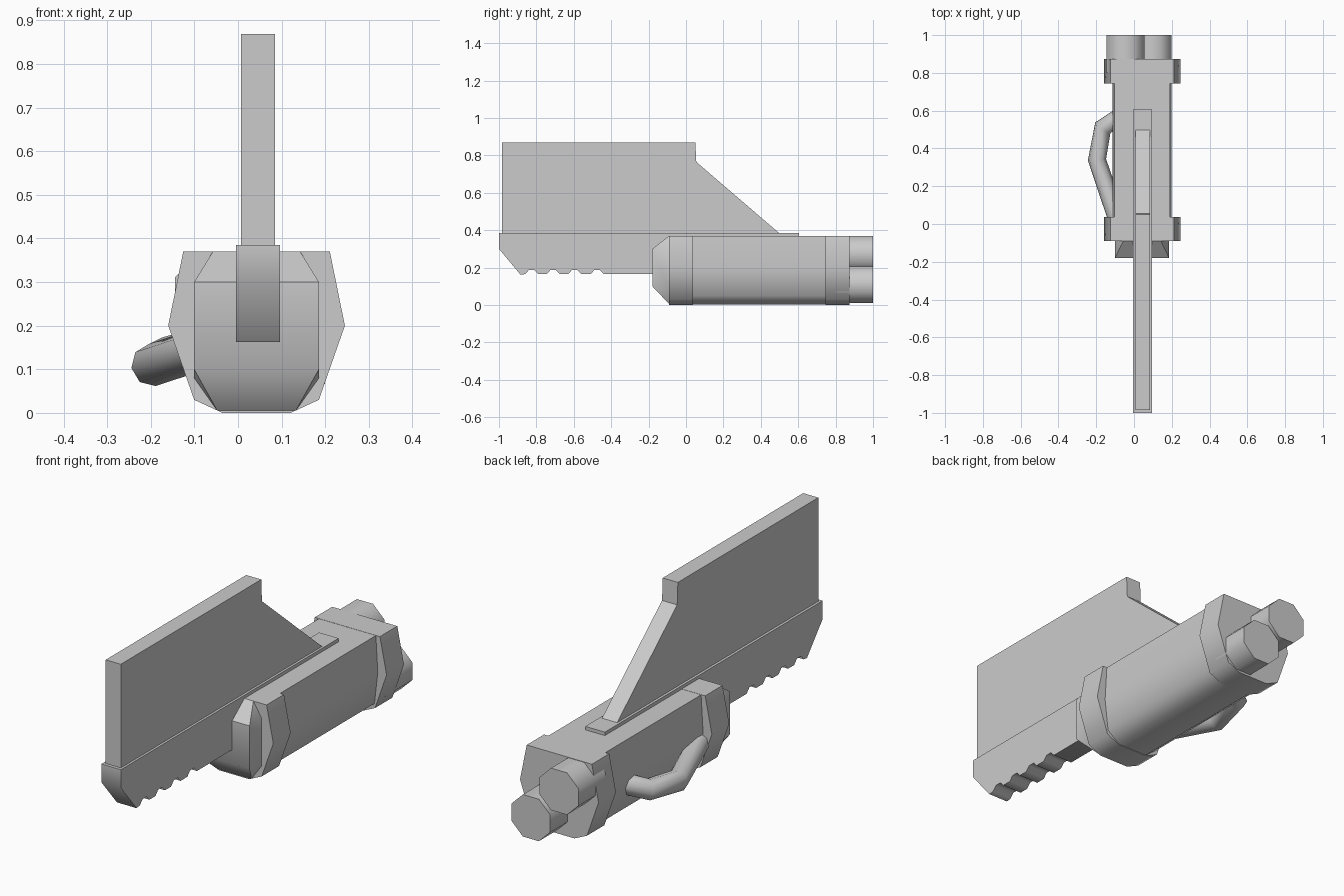
import bpy, bmesh, math

if "Cube" in bpy.data.objects:
    bpy.data.objects.remove(bpy.data.objects["Cube"])


def finish(name, bm, angle=50):
    bmesh.ops.recalc_face_normals(bm, faces=bm.faces)
    mesh = bpy.data.meshes.new(name)
    bm.to_mesh(mesh)
    bm.free()
    ob = bpy.data.objects.new(name, mesh)
    bpy.context.collection.objects.link(ob)
    smooth(ob, angle)
    return ob


def smooth(ob, angle=50):
    bpy.ops.object.select_all(action='DESELECT')
    ob.select_set(True)
    bpy.context.view_layer.objects.active = ob
    bpy.ops.object.shade_smooth_by_angle(angle=math.radians(angle))


def prism(name, profile, a, b, axis, angle=50):
    """Extrude a profile: (x, z) along y, or (y, z) along x."""
    def place(p, t):
        return (p[0], t, p[1]) if axis == 'Y' else (t, p[0], p[1])
    bm = bmesh.new()
    lo = [bm.verts.new(place(p, a)) for p in profile]
    hi = [bm.verts.new(place(p, b)) for p in profile]
    bm.faces.new(lo)
    bm.faces.new(hi)
    for i in range(len(lo)):
        j = (i + 1) % len(lo)
        bm.faces.new((lo[i], lo[j], hi[j], hi[i]))
    return finish(name, bm, angle)


CX = 0.0425  # centre line of the body


def mirrored(half):
    """Full closed section from its right half, top to bottom."""
    return [(CX + x, z) for x, z in half] + [(CX - x, z) for x, z in reversed(half)]


# Main housing and its two collars
prism("housing", mirrored([(0.147, 0.369), (0.157, 0.2), (0.14, 0.05), (0.078, 0.002)]),
      0.0, 0.8, 'Y')
collar = mirrored([(0.168, 0.37), (0.2025, 0.2), (0.143, 0.03), (0.078, 0.0)])
prism("front_collar", collar, -0.09, 0.038, 'Y')
prism("rear_collar", collar, 0.745, 0.873, 'Y')

# Sloped front cap
bm = bmesh.new()
for x, z in mirrored([(0.143, 0.30), (0.143, 0.10)]):
    bm.verts.new((x, -0.18, z))
for x, z in mirrored([(0.1, 0.37), (0.143, 0.30), (0.143, 0.08), (0.09, 0.005)]):
    bm.verts.new((x, -0.09, z))
bmesh.ops.convex_hull(bm, input=bm.verts)
bmesh.ops.dissolve_limit(bm, angle_limit=0.02, verts=bm.verts, edges=bm.edges)
finish("front_cap", bm)

# Two octagonal barrels at the rear
for name, x, z in (("upper_barrel", -0.045, 0.270), ("lower_barrel", 0.10, 0.108)):
    ring = [(x + 0.108 * math.cos(math.radians(22.5 + 45 * i)),
             z + 0.106 * math.sin(math.radians(22.5 + 45 * i))) for i in range(8)]
    prism(name, ring, 0.8, 1.0, 'Y')

# Rail with grip notches on the underside
rail = [(0.605, 0.385), (-1.0, 0.385), (-1.0, 0.30), (-0.885, 0.162)]
for y in (-0.825, -0.71, -0.595, -0.475):
    rail += [(y - 0.035, 0.165), (y - 0.015, 0.187), (y + 0.015, 0.187), (y + 0.035, 0.165)]
rail += [(0.605, 0.165)]
prism("rail", rail, -0.005, 0.096, 'X')

# Tall upright fin
prism("fin", [(-0.985, 0.37), (-0.985, 0.868), (0.05, 0.868), (0.055, 0.765), (0.515, 0.37)],
      0.007, 0.085, 'X', 30)

# Bent side handle
cu = bpy.data.curves.new("side_handle", 'CURVE')
cu.dimensions = '3D'
cu.bevel_depth = 0.049
cu.bevel_resolution = 2
cu.use_fill_caps = True
path = [(-0.06, 0.575, 0.155), (-0.165, 0.51, 0.125), (-0.196, 0.34, 0.11), (-0.09, 0.03, 0.145)]
sp = cu.splines.new('POLY')
sp.points.add(len(path) - 1)
for pt, co in zip(sp.points, path):
    pt.co = (*co, 1)
handle = bpy.data.objects.new("side_handle", cu)
bpy.context.collection.objects.link(handle)
bpy.ops.object.select_all(action='DESELECT')
handle.select_set(True)
bpy.context.view_layer.objects.active = handle
bpy.ops.object.convert(target='MESH')
smooth(bpy.context.view_layer.objects.active)
